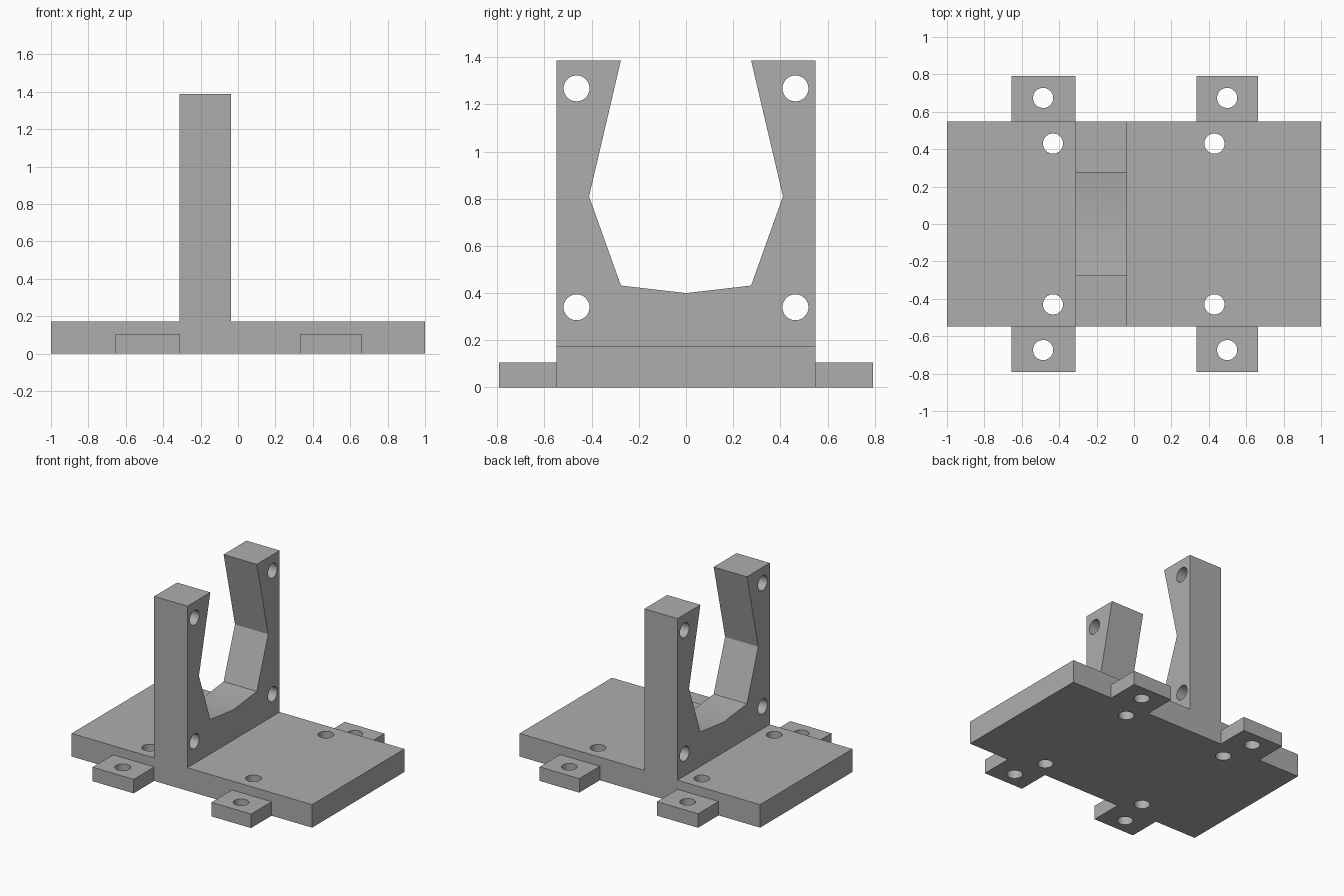
import bpy, bmesh
from mathutils import Vector

if "Cube" in bpy.data.objects:
    bpy.data.objects.remove(bpy.data.objects["Cube"], do_unlink=True)

grey = bpy.data.materials.new("plain grey")
grey.use_nodes = True
colour = (0.42, 0.42, 0.42, 1)
grey.diffuse_color = colour
grey.node_tree.nodes["Principled BSDF"].inputs["Base Color"].default_value = colour

HALF_DEPTH, TAB_END = 0.548, 0.792
BASE_TOP, TAB_TOP, TOP = 0.173, 0.105, 1.387
WALL_BACK, WALL_FRONT = -0.313, -0.037


def prism(name, points, offset):
    """Extrude a closed outline of 3D points by an offset."""
    bm = bmesh.new()
    face = bm.faces.new([bm.verts.new(p) for p in points])
    new = bmesh.ops.extrude_face_region(bm, geom=[face], use_keep_orig=True)
    verts = [v for v in new["geom"] if isinstance(v, bmesh.types.BMVert)]
    bmesh.ops.translate(bm, verts=verts, vec=Vector(offset))
    bmesh.ops.recalc_face_normals(bm, faces=bm.faces[:])
    mesh = bpy.data.meshes.new(name)
    bm.to_mesh(mesh)
    bm.free()
    mesh.materials.append(grey)
    obj = bpy.data.objects.new(name, mesh)
    bpy.context.collection.objects.link(obj)
    return obj


def drill(location, radius, length, rotation=(0, 0, 0)):
    """Round cutter."""
    bpy.ops.mesh.primitive_cylinder_add(vertices=40, radius=radius, depth=length,
                                        location=location, rotation=rotation)
    obj = bpy.context.object
    obj.data.materials.append(grey)
    return obj


def cut(obj, cutters):
    """Subtract the cutters, then remove them."""
    for cutter in cutters:
        mod = obj.modifiers.new("cut", "BOOLEAN")
        mod.operation = "DIFFERENCE"
        mod.solver = "EXACT"
        mod.object = cutter
    bpy.ops.object.select_all(action="DESELECT")
    bpy.context.view_layer.objects.active = obj
    obj.select_set(True)
    for mod in list(obj.modifiers):
        bpy.ops.object.modifier_apply(modifier=mod.name)
    bpy.ops.object.shade_smooth_by_angle()
    for cutter in cutters:
        bpy.data.objects.remove(cutter, do_unlink=True)


# Base plate and upright wall: one T-shaped profile run front to back
profile = [(-1, 0), (1, 0), (1, BASE_TOP), (WALL_FRONT, BASE_TOP), (WALL_FRONT, TOP),
           (WALL_BACK, TOP), (WALL_BACK, BASE_TOP), (-1, BASE_TOP)]
body = prism("base_and_upright", [(x, -HALF_DEPTH, z) for x, z in profile],
             (0, 2 * HALF_DEPTH, 0))

# Open-topped cradle through the upright
half = [(0.276, TOP + 0.2), (0.276, TOP), (0.411, 0.81), (0.276, 0.432)]
outline = half + [(0, 0.4)] + [(-y, z) for y, z in reversed(half)]
cutters = [prism("cradle_cutter", [(-0.6, y, z) for y, z in outline], (1, 0, 0))]

# Bolt holes in the upright and the base
for side in (-1, 1):
    for z in (0.34, 1.268):
        cutters.append(drill((-0.175, side * 0.464, z), 0.055, 0.6, (0, 1.5708, 0)))
    for x in (-0.433, 0.43):
        cutters.append(drill((x, side * 0.43, 0.1), 0.054, 0.6))
cut(body, cutters)

# Mounting tabs along the front and back edges
for side, place in ((-1, "front"), (1, "back")):
    for x0, x1, hole, hand in ((-0.655, -0.313, -0.486, "right"), (0.333, 0.663, 0.498, "left")):
        y0, y1 = side * HALF_DEPTH, side * TAB_END
        tab = prism(f"{place}_{hand}_tab",
                    [(x0, y0, 0), (x1, y0, 0), (x1, y1, 0), (x0, y1, 0)], (0, 0, TAB_TOP))
        cut(tab, [drill((hole, side * 0.674, 0.05), 0.054, 0.4)])
